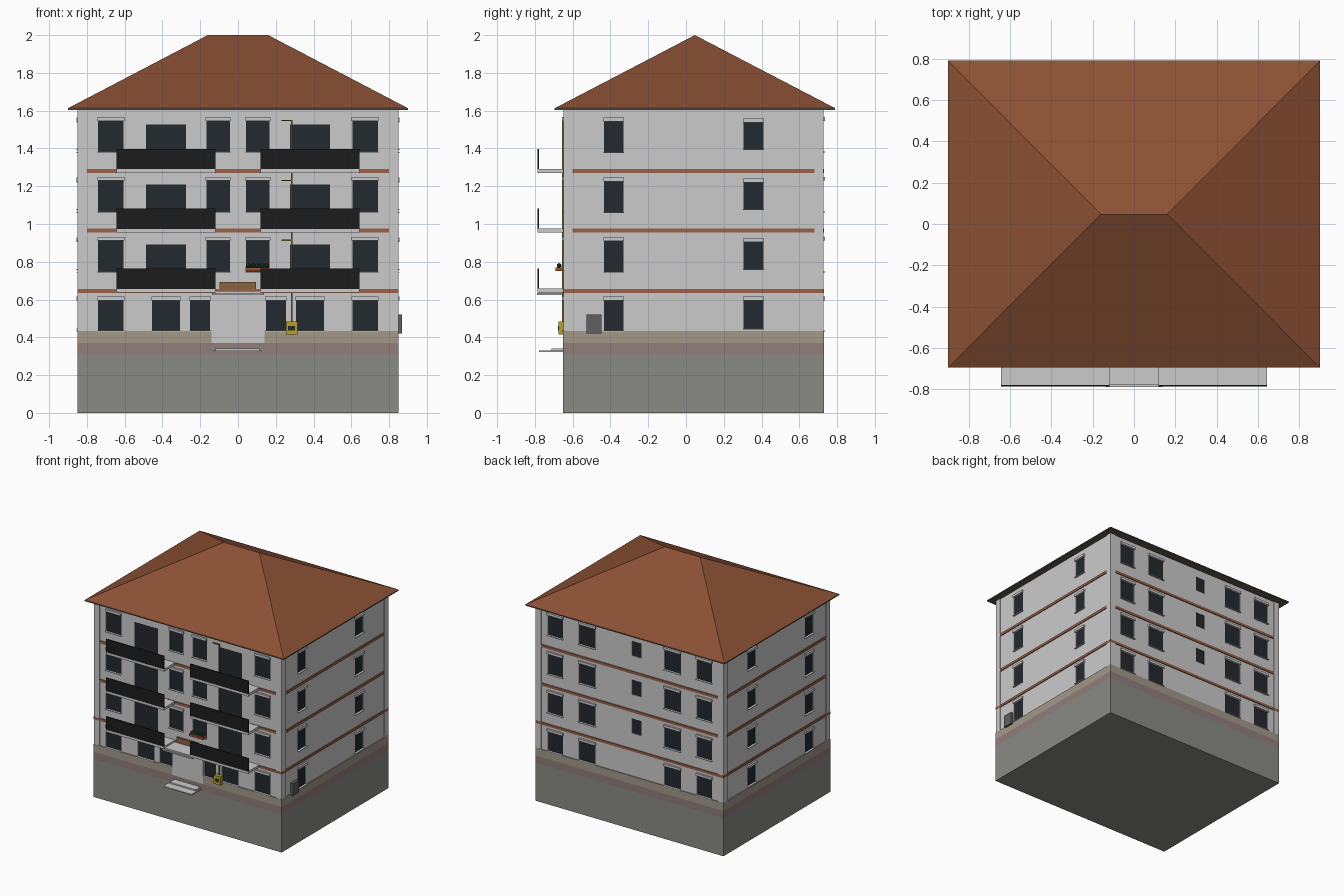
import bpy, bmesh
from mathutils import Matrix

if "Cube" in bpy.data.objects:
    bpy.data.objects.remove(bpy.data.objects["Cube"])

X, YF, YB = 0.85, -0.65, 0.73      # wall envelope
parts = {}


def add(name, x0, x1, y0, y1, z0, z1):
    parts.setdefault(name, []).append((x0, x1, y0, y1, z0, z1))


def on_wall(name, side, u0, u1, z0, z1, d0, d1):
    """Box on a wall: u along the wall, d outward from the wall plane."""
    if side == 'F':
        add(name, u0, u1, YF - d1, YF - d0, z0, z1)
    elif side == 'B':
        add(name, u0, u1, YB + d0, YB + d1, z0, z1)
    elif side == 'R':
        add(name, X + d0, X + d1, u0, u1, z0, z1)
    else:
        add(name, -X - d1, -X - d0, u0, u1, z0, z1)


def window(side, u0, u1, z0, z1, trim=True):
    on_wall("window_cutter", side, u0, u1, z0, z1, -0.022, 0.05)
    on_wall("window_panes", side, u0, u1, z0, z1, -0.026, -0.012)
    if trim:
        on_wall("window_lintels", side, u0 - 0.003, u1 + 0.003, z1, z1 + 0.02, -0.012, 0.006)
        on_wall("window_sills", side, u0 - 0.003, u1 + 0.003, z0 - 0.005, z0, -0.02, 0.006)


def build(name, color=None):
    bm = bmesh.new()
    for x0, x1, y0, y1, z0, z1 in parts[name]:
        m = Matrix.Translation(((x0 + x1) / 2, (y0 + y1) / 2, (z0 + z1) / 2))
        m = m @ Matrix.Diagonal((x1 - x0, y1 - y0, z1 - z0, 1))
        bmesh.ops.create_cube(bm, size=1, matrix=m)
    return finish(bm, name, color)


def finish(bm, name, color):
    me = bpy.data.meshes.new(name)
    bm.to_mesh(me)
    bm.free()
    ob = bpy.data.objects.new(name, me)
    bpy.context.collection.objects.link(ob)
    if color:
        mat = bpy.data.materials.new(name + "_mat")
        mat.diffuse_color = (*color, 1)
        mat.use_nodes = True
        mat.node_tree.nodes["Principled BSDF"].inputs["Base Color"].default_value = mat.diffuse_color
        me.materials.append(mat)
    return ob


# Base layers and wall core
add("basement", -X, X, YF, YB, 0, 0.31)
add("red_plinth", -X, X, YF, YB, 0.31, 0.37)
add("beige_plinth", -X, -0.14, YF, YB, 0.37, 0.433)
add("beige_plinth", 0.14, X, YF, YB, 0.37, 0.433)
add("beige_plinth", -0.14, 0.14, 0.6, YB, 0.37, 0.433)
add("walls", -X + 0.007, X - 0.007, YF + 0.007, YB - 0.007, 0.43, 1.608)
for x in (-X + 0.001, X - 0.051):
    for y in (YF + 0.001, YB - 0.051):
        add("corner_pilasters", x, x + 0.05, y, y + 0.05, 0.433, 1.608)

# Floor bands
for z in (0.955, 1.27):
    add("floor_bands", -X + 0.05, X - 0.05, YF, YB, z, z + 0.021)
    add("floor_bands", -X, X, YF + 0.05, YB - 0.05, z, z + 0.021)
add("floor_bands", -X, X, YF, YB, 0.636, 0.656)

# Upper floors
for i in range(3):
    top = 0.912 + 0.317 * i
    floor = 0.657 + 0.3165 * i
    for s in (-1, 1):
        for a, b in ((0.605, 0.742), (0.043, 0.168)):
            window('F', min(s * a, s * b), max(s * a, s * b), top - 0.163, top)
        a, b = sorted((s * 0.275, s * 0.487))
        window('F', a, b, floor + 0.002, top - 0.02, False)
        # Balcony slab and front parapet
        a, b = sorted((s * 0.118, s * 0.643))
        on_wall("balcony_slabs", 'F', a, b, floor - 0.019, floor + 0.002, -0.01, 0.135)
        on_wall("balcony_parapets", 'F', a, b, floor, floor + 0.108, 0.128, 0.136)
        for a, b in ((0.605, 0.742), (0.312, 0.46)):
            window('B', min(s * a, s * b), max(s * a, s * b), top - 0.163, top)
    window('B', -0.105, -0.02, top - 0.13, top - 0.01, False)
    for side in 'LR':
        window(side, -0.435, -0.33, top - 0.165, top - 0.003)
        window(side, 0.305, 0.41, top - 0.15, top - 0.008)
    # Gas pipe branch
    on_wall("gas_pipe", 'F', 0.23, 0.288, top - 0.001, top + 0.005, -0.008, 0.006)

# Ground floor
for s in (-1, 1):
    for a, b in ((0.605, 0.742), (0.307, 0.455), (0.147, 0.253)):
        window('F', min(s * a, s * b), max(s * a, s * b), 0.437, 0.595)
    for a, b in ((0.605, 0.742), (0.312, 0.46)):
        window('B', min(s * a, s * b), max(s * a, s * b), 0.437, 0.595)
for side in 'LR':
    window(side, -0.435, -0.33, 0.437, 0.595)
    window(side, 0.305, 0.41, 0.447, 0.595)

# Entrance: panel, canopy, sign plate and steps
on_wall("entrance_panel", 'F', -0.14, 0.14, 0.37, 0.63, -0.02, 0.0)
on_wall("entrance_canopy", 'F', -0.138, 0.138, 0.624, 0.634, -0.01, 0.138)
on_wall("entrance_canopy", 'F', -0.118, 0.118, 0.634, 0.645, -0.01, 0.128)
on_wall("entrance_plate", 'F', -0.098, 0.094, 0.656, 0.692, -0.01, 0.006)
on_wall("entrance_steps", 'F', -0.13, 0.125, 0.322, 0.33, -0.01, 0.128)
on_wall("entrance_steps", 'F', -0.12, 0.115, 0.33, 0.34, -0.01, 0.062)

# Gas riser, meter box, flower box and side cabinet
on_wall("gas_pipe", 'F', 0.281, 0.288, 0.48, 1.55, -0.004, 0.006)
on_wall("meter_box", 'F', 0.253, 0.314, 0.414, 0.483, -0.01, 0.025)
on_wall("meter_dial", 'F', 0.264, 0.303, 0.435, 0.46, 0.02, 0.027)
on_wall("flower_box", 'F', 0.04, 0.167, 0.752, 0.77, -0.005, 0.04)
on_wall("side_cabinet", 'R', -0.527, -0.448, 0.42, 0.52, -0.01, 0.017)

# Eave board
add("eave_board", -0.9, 0.9, -0.695, 0.79, 1.604, 1.613)

colors = {
    "basement": (0.255, 0.255, 0.235), "red_plinth": (0.285, 0.21, 0.2),
    "beige_plinth": (0.36, 0.315, 0.25), "floor_bands": (0.32, 0.12, 0.065),
    "window_panes": (0.0165, 0.0225, 0.027), "balcony_parapets": (0.012, 0.012, 0.012),
    "entrance_plate": (0.25, 0.13, 0.05), "gas_pipe": (0.2, 0.15, 0.03),
    "meter_box": (0.47, 0.36, 0.015), "meter_dial": (0.02, 0.02, 0.02),
    "flower_box": (0.35, 0.08, 0.03), "side_cabinet": (0.11, 0.115, 0.12),
    "eave_board": (0.12, 0.095, 0.075),
}
obs = {n: build(n, colors.get(n)) for n in list(parts)}

# Cut the window recesses
cutter = obs["window_cutter"]
cutter.hide_render = True
cutter.hide_viewport = True
cutter.display_type = 'WIRE'
mod = obs["walls"].modifiers.new("window_recesses", 'BOOLEAN')
mod.operation = 'DIFFERENCE'
mod.solver = 'EXACT'
mod.object = cutter

# Plants in the flower box
bm = bmesh.new()
for i in range(5):
    bmesh.ops.create_icosphere(bm, subdivisions=1, radius=0.014,
                               matrix=Matrix.Translation((0.055 + i * 0.0243, YF - 0.022, 0.78)))
finish(bm, "flower_plants", (0.015, 0.07, 0.035))

# Hipped roof
bm = bmesh.new()
e = [bm.verts.new((x, y, 1.613)) for x, y in ((-0.9, -0.695), (0.9, -0.695), (0.9, 0.79), (-0.9, 0.79))]
r = [bm.verts.new((x, 0.047, 2.0)) for x in (-0.16, 0.16)]
for f in ((e[0], e[1], r[1], r[0]), (e[1], e[2], r[1]), (e[2], e[3], r[0], r[1]),
          (e[3], e[0], r[0]), (e[3], e[2], e[1], e[0])):
    bm.faces.new(f)
finish(bm, "hipped_roof", (0.26, 0.082, 0.034))
